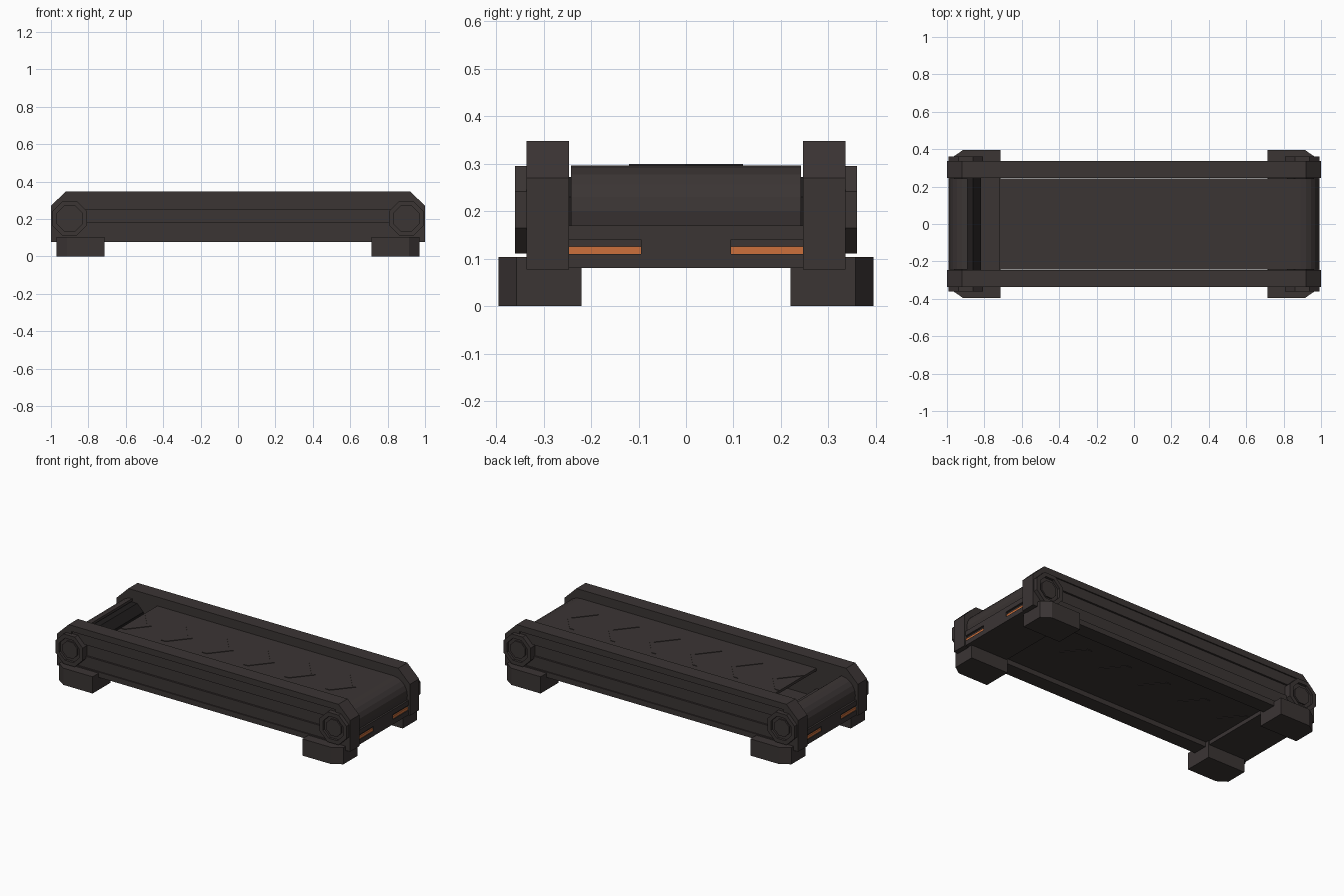
import bpy, bmesh, math
from mathutils import Vector

if "Cube" in bpy.data.objects:
    bpy.data.objects.remove(bpy.data.objects["Cube"])


def material(name, col):
    m = bpy.data.materials.new(name)
    m.diffuse_color = (*col, 1)
    m.use_nodes = True
    m.node_tree.nodes["Principled BSDF"].inputs["Base Color"].default_value = m.diffuse_color
    return m


GREY = material("dark warm grey", (0.043, 0.035, 0.034))
DARK = material("near black", (0.014, 0.012, 0.012))
ORANGE = material("orange", (0.60, 0.16, 0.045))


def prism(name, pts, axis, a, b, mat=GREY):
    """Extrude a 2D outline along an axis between a and b."""
    def place(p, t):
        return {'x': (t, p[0], p[1]), 'y': (p[0], t, p[1]), 'z': (p[0], p[1], t)}[axis]
    bm = bmesh.new()
    lo = [bm.verts.new(place(p, a)) for p in pts]
    hi = [bm.verts.new(place(p, b)) for p in pts]
    n = len(pts)
    bm.faces.new(lo)
    bm.faces.new(hi)
    for i in range(n):
        j = (i + 1) % n
        bm.faces.new((lo[i], lo[j], hi[j], hi[i]))
    bmesh.ops.recalc_face_normals(bm, faces=bm.faces)
    me = bpy.data.meshes.new(name)
    bm.to_mesh(me)
    bm.free()
    me.materials.append(mat)
    ob = bpy.data.objects.new(name, me)
    bpy.context.collection.objects.link(ob)
    return ob


def box(name, x, y, z, mat=GREY):
    return prism(name, [(x[0], y[0]), (x[1], y[0]), (x[1], y[1]), (x[0], y[1])], 'z', z[0], z[1], mat)


def cut(ob, cutter):
    """Boolean difference; the cutter stays as a hidden helper."""
    m = ob.modifiers.new("cut", 'BOOLEAN')
    m.operation = 'DIFFERENCE'
    m.solver = 'EXACT'
    m.object = cutter
    bpy.context.view_layer.objects.active = ob
    bpy.ops.object.modifier_apply(modifier=m.name)
    bpy.data.objects.remove(cutter)


def octagon(cx, cz, apothem):
    r = apothem / math.cos(math.pi / 8)
    return [(cx + r * math.cos(math.pi / 8 + i * math.pi / 4),
             cz + r * math.sin(math.pi / 8 + i * math.pi / 4)) for i in range(8)]


RAIL = [(-1, 0.077), (1, 0.077), (1, 0.27), (0.92, 0.348), (-0.92, 0.348), (-1, 0.27)]
for s, side in ((-1, "front"), (1, "back")):
    # side rail with stepped groove
    rail = prism(side + "_rail", RAIL, 'y', s * 0.246, s * 0.336)
    for hx, z0, z1, d in ((0.9, 0.11, 0.31, 0.329), (0.86, 0.18, 0.25, 0.318)):
        cut(rail, box("groove_cutter", (-hx, hx), sorted((s * d, s * 0.4)), (z0, z1)))
    for e, end in ((-1, "left"), (1, "right")):
        # octagonal axle cap with a sunken ring and hub
        cap = prism(f"{side}_{end}_axle_cap", octagon(e * 0.9, 0.203, 0.092), 'y', s * 0.31, s * 0.36)
        cut(cap, prism("ring_cutter", octagon(e * 0.9, 0.203, 0.068), 'y', s * 0.345, s * 0.4))
        prism(f"{side}_{end}_axle_hub", octagon(e * 0.9, 0.203, 0.05), 'y', s * 0.34, s * 0.353)
        # foot with a chamfered outer corner
        prism(f"{side}_{end}_foot",
              [(e * 0.715, s * 0.22), (e * 0.97, s * 0.22), (e * 0.97, s * 0.357),
               (e * 0.915, s * 0.395), (e * 0.715, s * 0.395)], 'z', 0, 0.103)

# end cross members with slots holding orange strips
for e, end in ((-1, "left"), (1, "right")):
    beam = box(end + "_cross_member", sorted((e * 0.72, e * 0.992)), (-0.246, 0.246), (0.08, 0.17))
    for s, side in ((-1, "front"), (1, "back")):
        ys = sorted((s * 0.095, s * 0.25))
        cut(beam, box("slot_cutter", sorted((e * 0.98, e * 1.1)), ys, (0.11, 0.14)))
        box(f"{end}_{side}_orange_strip", sorted((e * 0.975, e * 0.987)),
            sorted((s * 0.095, s * 0.246)), (0.11, 0.126), ORANGE)


def stadium(r):
    pts = []
    for cx, start in ((0.89, -90), (-0.89, 90)):
        for i in range(11):
            a = math.radians(start + 18 * i)
            pts.append((cx + r * math.cos(a), 0.2 + r * math.sin(a)))
    return pts


# hollow belt loop with an open gap near the left end
belt = prism("belt", stadium(0.096), 'y', -0.242, 0.242)
cut(belt, prism("belt_inside_cutter", stadium(0.08), 'y', -0.3, 0.3))
cut(belt, box("belt_gap_cutter", (-0.89, -0.72), (-0.3, 0.3), (0.24, 0.4)))

# rollers inside the belt
for e, end in ((-1, "left"), (1, "right")):
    prism(end + "_roller", octagon(e * 0.89, 0.2, 0.072), 'y', -0.246, 0.246, DARK)

# thin raised chevrons along both faces of the belt
for i in range(6):
    x = -0.62 + 0.28 * i
    for z0, z1, face in ((0.294, 0.299, "top"), (0.101, 0.106, "bottom")):
        if face == "bottom" and abs(x) > 0.7:
            continue
        prism(f"{face}_chevron_{i + 1}",
              [(x, 0), (x - 0.1, 0.12), (x - 0.07, 0.12), (x + 0.03, 0),
               (x - 0.07, -0.12), (x - 0.1, -0.12)], 'z', z0, z1)
